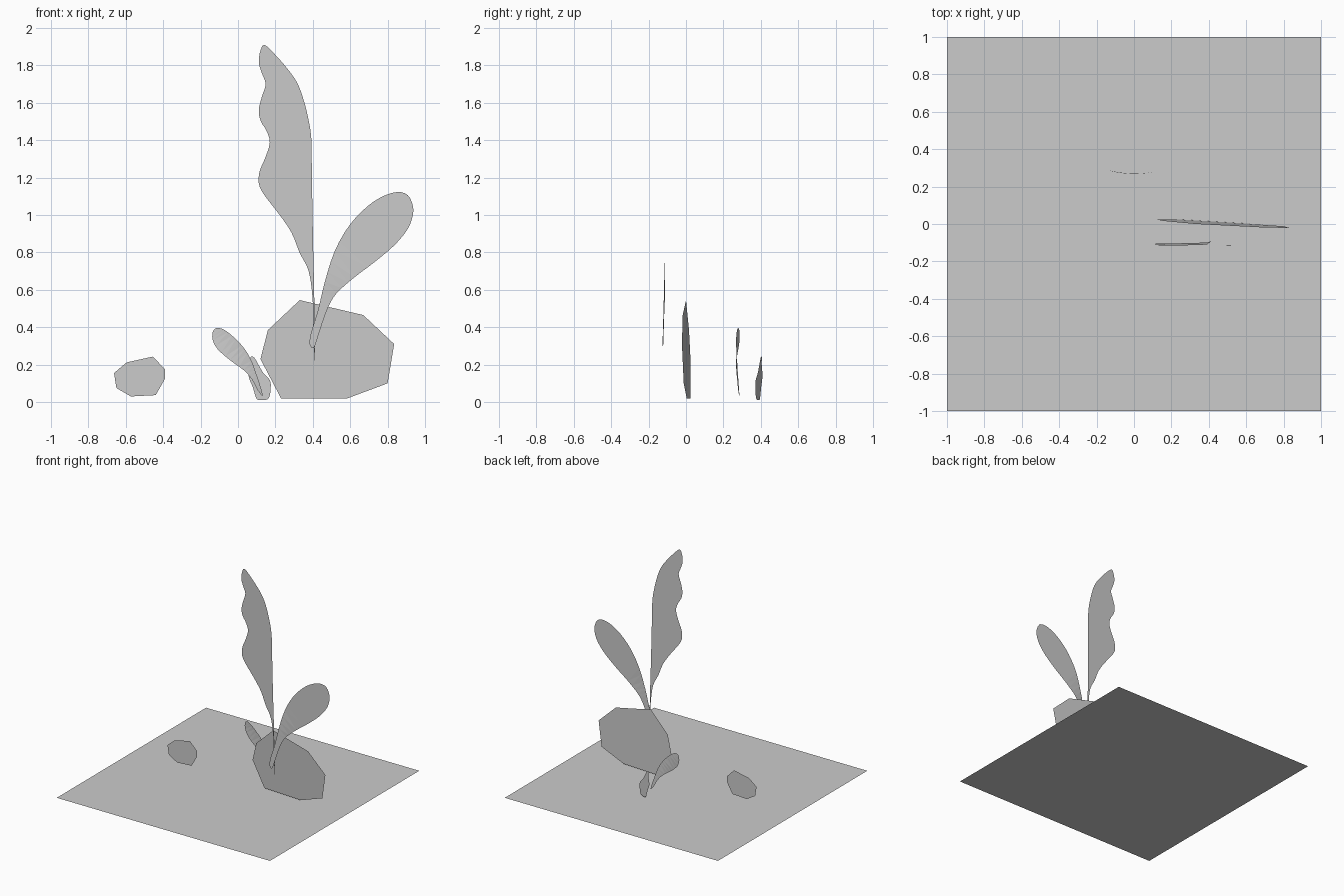
import bpy, bmesh


def smooth_loop(pts, steps):
    # closed Catmull-Rom curve through the profile points
    n, out = len(pts), []
    for i in range(n):
        p0, p1, p2, p3 = (pts[(i + k - 1) % n] for k in range(4))
        for s in range(steps):
            t = s / steps
            out.append([0.5 * (2 * b + (c - a) * t + (2 * a - 5 * b + 4 * c - d) * t * t
                               + (3 * b - a - 3 * c + d) * t ** 3)
                        for a, b, c, d in zip(p0, p1, p2, p3)])
    return out


def cutout(name, outline, depth, steps=1):
    # thin upright sheet: x-z outline, with depth(x, z) giving y
    pts = smooth_loop(outline, steps)
    bm = bmesh.new()
    face = bm.faces.new([bm.verts.new((x, depth(x, z), z)) for x, z in pts])
    face.normal_update()
    if face.normal.y > 0:
        face.normal_flip()
    bmesh.ops.triangulate(bm, faces=bm.faces[:])
    mesh = bpy.data.meshes.new(name)
    bm.to_mesh(mesh)
    bm.free()
    obj = bpy.data.objects.new(name, mesh)
    bpy.context.collection.objects.link(obj)
    return obj


# ground sheet
bpy.ops.mesh.primitive_plane_add(size=2)
bpy.context.object.name = "ground"

# rocks with straight edges
cutout("large_rock",
       [(.12, .23), (.16, .385), (.33, .545), (.67, .465),
        (.835, .31), (.80, .10), (.585, .02), (.23, .02)],
       lambda x, z: .0395 - .06 * x - .036 * z)
cutout("small_rock",
       [(-.663, .155), (-.595, .212), (-.455, .243), (-.39, .175),
        (-.39, .125), (-.44, .037), (-.573, .03), (-.65, .075)],
       lambda x, z: .015 + .02 * x)

# tall wavy leaf
cutout("tall_leaf",
       [(.143, 1.909), (.20, 1.856), (.266, 1.78), (.314, 1.711), (.346, 1.631),
        (.373, 1.529), (.391, 1.422), (.394, 1.30), (.397, 1.086), (.402, .818),
        (.407, .604), (.409, .444), (.413, .23), (.409, .24), (.401, .417),
        (.399, .55), (.378, .70), (.33, .797), (.287, .904), (.223, 1.0),
        (.137, 1.112), (.111, 1.171), (.116, 1.235), (.143, 1.30), (.17, 1.385),
        (.153, 1.449), (.121, 1.503), (.111, 1.561), (.127, 1.631), (.148, 1.70),
        (.127, 1.759), (.111, 1.818), (.121, 1.882)],
       lambda x, z: -.09 - .0135 * z, 3)

# rounded leaf leaning right
cutout("right_leaf",
       [(.383, .31), (.389, .364), (.405, .417), (.432, .508), (.464, .642),
        (.517, .807), (.597, .947), (.694, 1.048), (.779, 1.102), (.854, 1.123),
        (.907, 1.107), (.934, 1.053), (.934, .995), (.907, .925), (.838, .84),
        (.731, .749), (.624, .668), (.528, .583), (.485, .513), (.458, .444),
        (.432, .364), (.405, .289)],
       lambda x, z: -.111 - .1 * max(0, .52 - x), 3)

# small leaf leaning left, slightly bowed
cutout("left_leaf",
       [(.132, .032), (.121, .08), (.10, .144), (.073, .219), (.036, .283),
        (-.012, .337), (-.071, .385), (-.114, .396), (-.135, .374), (-.135, .332),
        (-.109, .283), (-.044, .225), (.03, .171), (.073, .123), (.105, .064)],
       lambda x, z: .268 + x * x, 3)

# small sprout at the back
cutout("back_sprout",
       [(.068, .241), (.089, .235), (.132, .16), (.17, .118), (.175, .08),
        (.169, .032), (.153, .013), (.111, .011), (.095, .027), (.079, .08),
        (.057, .139), (.07, .2)],
       lambda x, z: .408 - .32 * (x - .06), 3)
